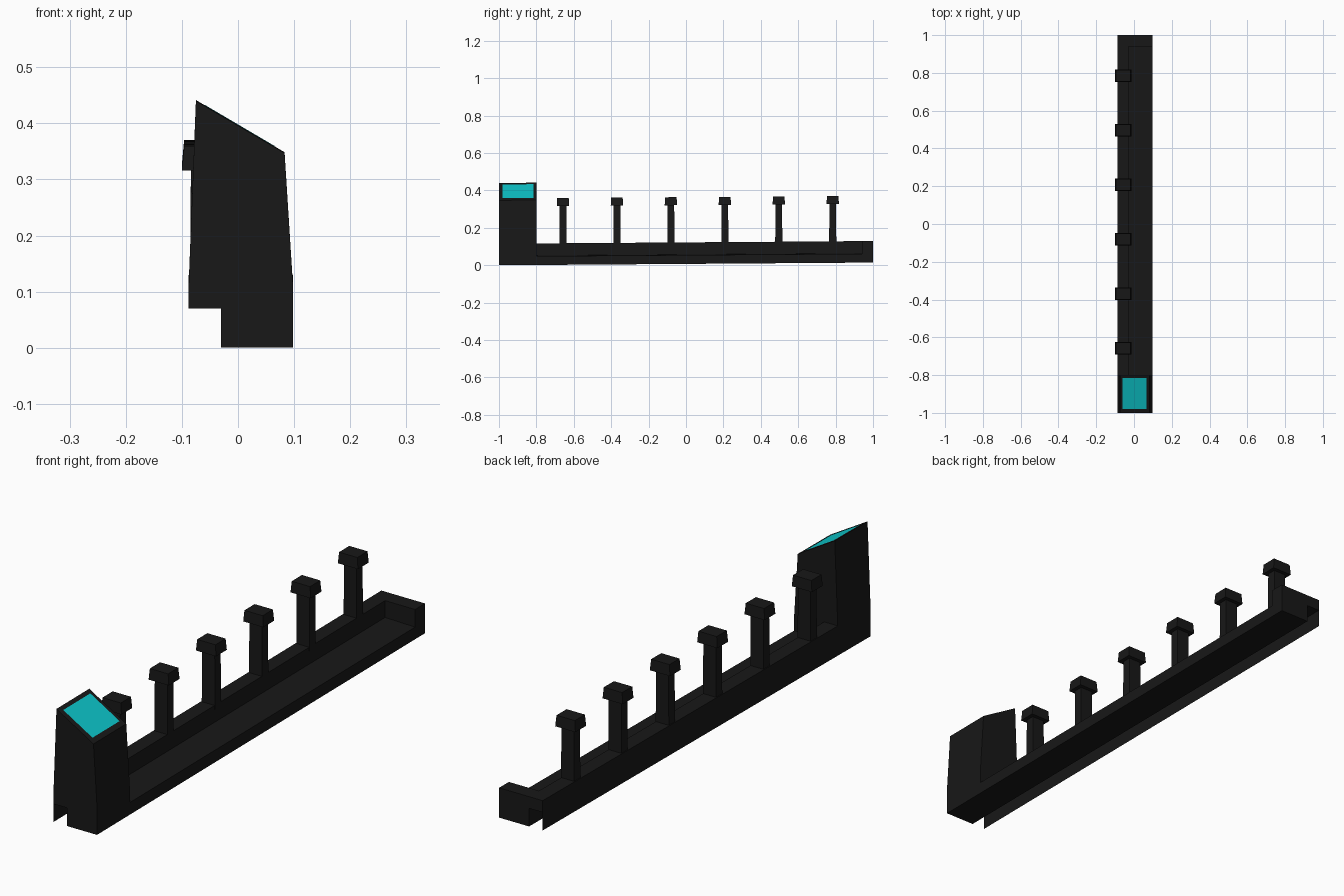
import bpy

if "Cube" in bpy.data.objects:
    bpy.data.objects.remove(bpy.data.objects["Cube"])

TILT = 0.0072          # the whole piece rises slightly towards the back


def material(name, rgb):
    m = bpy.data.materials.new(name)
    m.diffuse_color = (*rgb, 1)
    m.use_nodes = True
    m.node_tree.nodes["Principled BSDF"].inputs["Base Color"].default_value = m.diffuse_color
    return m


BLACK = material("black_plastic", (0.009, 0.009, 0.009))
TEAL = material("teal_screen", (0.004, 0.57, 0.6))


def mesh(name, verts, faces, mat):
    verts = [(x, y, z + TILT * (y + 1)) for x, y, z in verts]
    me = bpy.data.meshes.new(name)
    me.from_pydata(verts, [], faces)
    me.materials.append(mat)
    ob = bpy.data.objects.new(name, me)
    bpy.context.collection.objects.link(ob)
    return ob


def prism(name, profile, y0, y1, mat=BLACK):
    """Extrude a counter-clockwise (x, z) profile along y."""
    n = len(profile)
    verts = [(x, y, z) for y in (y0, y1) for x, z in profile]
    faces = [tuple(range(n)), tuple(range(2 * n - 1, n - 1, -1))]
    faces += [(i, i + n, (i + 1) % n + n, (i + 1) % n) for i in range(n)]
    return mesh(name, verts, faces, mat)


def frustum(name, cx, cy, z0, z1, bottom, top):
    """Four-sided block with separate bottom and top half sizes."""
    verts = [(cx + sx * h[0], cy + sy * h[1], z)
             for z, h in ((z0, bottom), (z1, top))
             for sx, sy in ((-1, -1), (1, -1), (1, 1), (-1, 1))]
    faces = [(3, 2, 1, 0), (4, 5, 6, 7)]
    faces += [(i, (i + 1) % 4, (i + 1) % 4 + 4, i + 4) for i in range(4)]
    return mesh(name, verts, faces, BLACK)


L, R, STEP = -0.088, 0.098, -0.03
underside = [(L, 0.07), (STEP, 0.07), (STEP, 0), (R, 0)]

# Long tray with raised back ledge, closed by an end block
prism("tray", underside + [(R, 0.047), (STEP, 0.05), (STEP, 0.115), (L, 0.115)], -0.8, 0.94)
prism("end_block", underside + [(R, 0.115), (L, 0.115)], 0.94, 1.0)

# Thin skirt hanging below the ledge along the back
mesh("back_skirt", [(L, -1, 0), (L, 1, 0), (L, 1, 0.07), (L, -1, 0.07)], [(3, 2, 1, 0)], BLACK)

# Console tower with sloping top
prism("console", underside + [(R, 0.11), (0.083, 0.347), (-0.075, 0.44), (L, 0.11)], -1.0, -0.8)


# Screen set on the slope
def slope(x):
    return 0.4408 - (x + 0.075) * 0.5886


mesh("screen", [(x, y, slope(x)) for x, y in
                ((-0.06, -0.98), (0.065, -0.98), (0.065, -0.815), (-0.06, -0.815))],
     [(0, 1, 2, 3)], TEAL)

# Row of capped posts on the ledge
for i in range(6):
    y = -0.658 + i * 0.2885
    frustum(f"post_{i + 1}", -0.057, y, 0.10, 0.32, (0.028, 0.019), (0.027, 0.018))
    frustum(f"post_cap_{i + 1}", -0.057, y, 0.314, 0.357, (0.043, 0.033), (0.039, 0.031))
